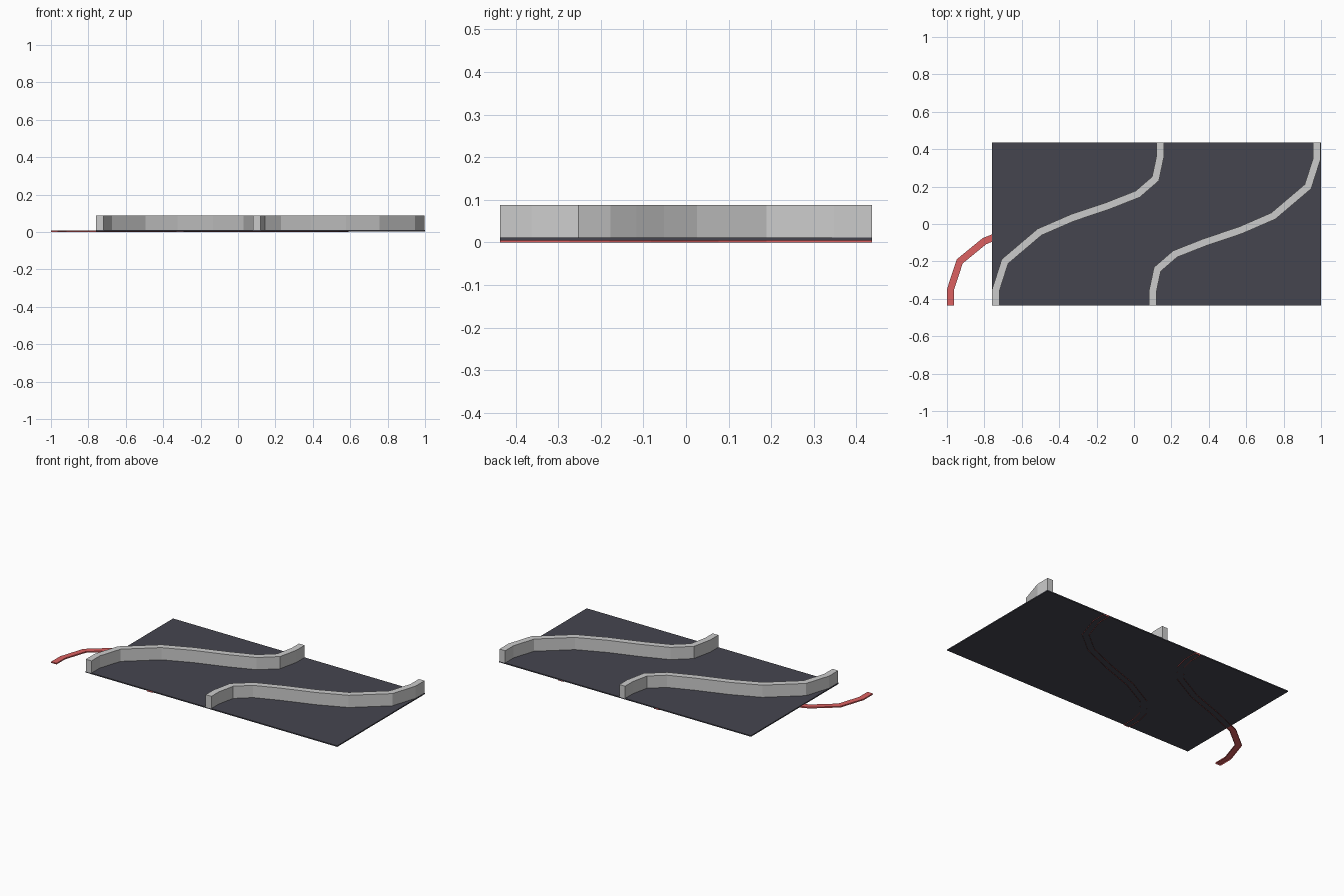
import bpy, bmesh
from mathutils import Vector

if "Cube" in bpy.data.objects:
    bpy.data.objects.remove(bpy.data.objects["Cube"])


def material(name, rgb):
    m = bpy.data.materials.new(name)
    m.diffuse_color = (*rgb, 1)
    m.use_nodes = True
    m.node_tree.nodes["Principled BSDF"].inputs["Base Color"].default_value = m.diffuse_color
    return m


def add_object(name, bm, mat=None):
    bmesh.ops.recalc_face_normals(bm, faces=bm.faces)
    me = bpy.data.meshes.new(name)
    bm.to_mesh(me)
    bm.free()
    ob = bpy.data.objects.new(name, me)
    bpy.context.collection.objects.link(ob)
    if mat:
        me.materials.append(mat)
    return ob


def strip(name, path, width, z0, z1, mat=None, closed=True):
    """Sweep a rectangular section along a flat path with mitred corners."""
    pts = [Vector(p) for p in path]
    bm = bmesh.new()
    rings = []
    for i, p in enumerate(pts):
        # ends are cut square to the road edge
        a = (p - pts[i - 1]).normalized() if 0 < i < len(pts) - 1 else Vector((0, 1))
        b = (pts[i + 1] - p).normalized() if 0 < i < len(pts) - 1 else a
        t = (a + b).normalized()
        n = Vector((-t.y, t.x)) * (width / 2 / t.dot(a))
        l, r = p + n, p - n
        rings.append([bm.verts.new((q.x, q.y, z))
                      for q, z in ((l, z0), (l, z1), (r, z1), (r, z0))])
    for u, v in zip(rings, rings[1:]):
        for k in range(4 if closed else 3):
            j = (k + 1) % 4
            bm.faces.new((u[k], u[j], v[j], v[k]))
    bm.faces.new(rings[0])
    bm.faces.new(rings[-1][::-1])
    ob = add_object(name, bm, mat)
    if not closed:  # open underneath: make sure the top faces up
        top = max(ob.data.polygons, key=lambda f: f.center.z)
        if top.normal.z < 0:
            ob.data.flip_normals()
    return ob


def half_turn(path, cx):
    """The same path turned 180 degrees about (cx, 0)."""
    return [(2 * cx - x, -y) for x, y in reversed(path)]


dark = material("asphalt", (0.06, 0.06, 0.078))
red = material("red", (0.72, 0.12, 0.12))

# Thin road slab
bm = bmesh.new()
bmesh.ops.create_cube(bm, size=1)
for v in bm.verts:
    v.co = (0.12 + v.co.x * 1.76, v.co.y * 0.874, 0.0075 + v.co.z * 0.007)
add_object("road_slab", bm, dark)

# Grey S-shaped walls
wall = [(-0.738, -0.437), (-0.738, -0.35), (-0.69, -0.2), (-0.505, -0.043), (-0.33, 0.033),
        (-0.14, 0.097), (0.02, 0.16), (0.115, 0.242), (0.14, 0.36), (0.14, 0.437)]
strip("left_wall", wall, 0.04, 0.01, 0.088)
strip("right_wall", half_turn(wall, 0.12), 0.04, 0.01, 0.088)

# Red stripes running under the slab
line = [(-0.981, -0.437), (-0.981, -0.35), (-0.932, -0.2), (-0.80, -0.092), (-0.6, -0.01),
        (-0.385, 0.065), (-0.2, 0.165), (-0.12, 0.265), (-0.1, 0.35), (-0.1, 0.437)]
strip("left_stripe", line, 0.037, 0, 0.008, red, closed=False)
strip("right_stripe", half_turn(line, -0.205), 0.037, 0, 0.008, red, closed=False)
